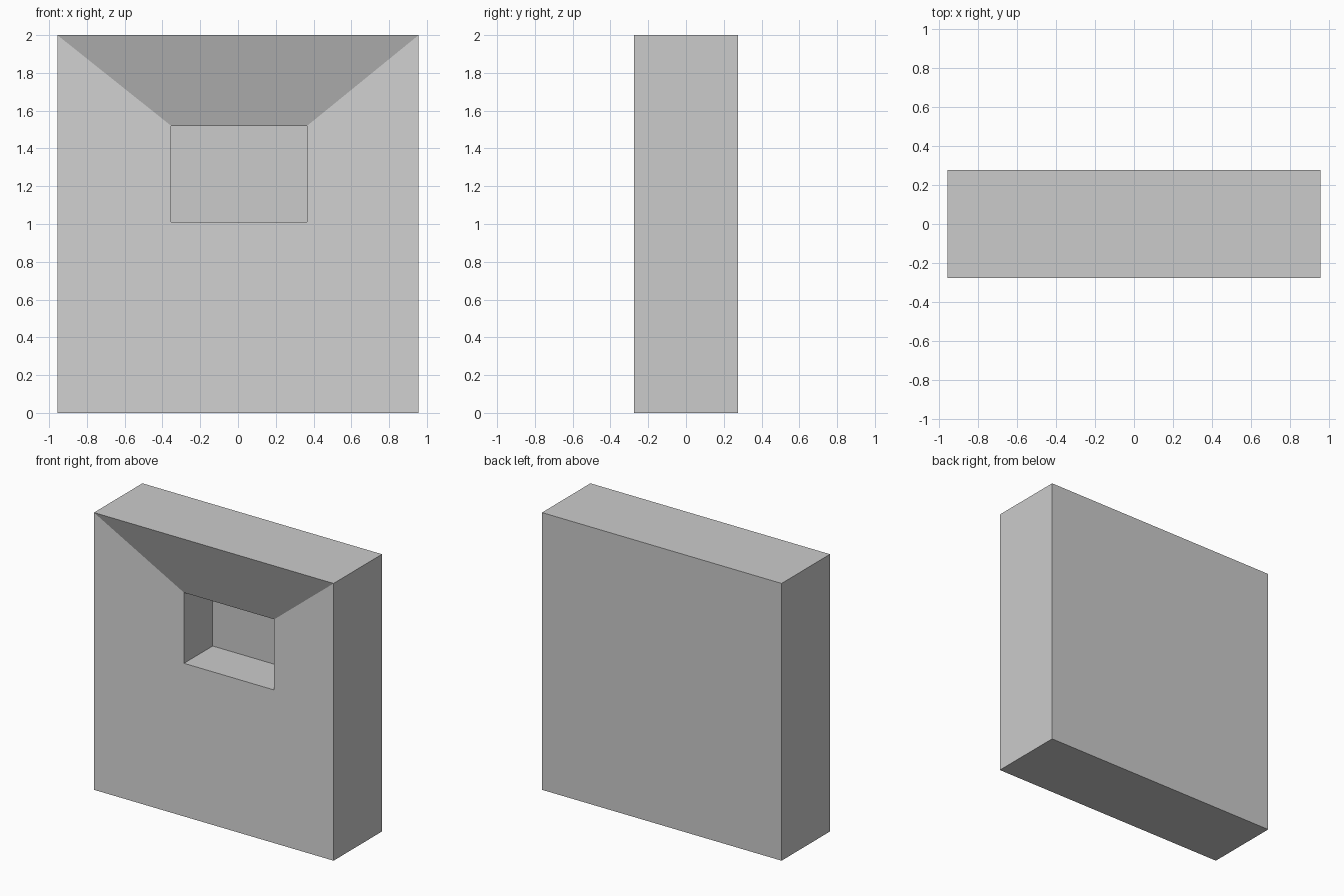
import bpy
import bmesh

if "Cube" in bpy.data.objects:
    bpy.data.objects.remove(bpy.data.objects["Cube"])

W, D, H = 0.956, 0.276, 2.0          # half width, half depth, height
X0, X1, Z0, Z1 = -0.354, 0.366, 1.01, 1.52   # niche opening
RIM, BACK = -0.11, 0.217             # depth of the niche rim and niche back

bm = bmesh.new()


def rectangle(x0, x1, z0, z1, y):
    """Corners: top left, bottom left, bottom right, top right."""
    return [bm.verts.new((x, y, z)) for x, z in
            ((x0, z1), (x0, z0), (x1, z0), (x1, z1))]


def walls(a, b):
    for i in range(4):
        j = (i + 1) % 4
        bm.faces.new((a[i], a[j], b[j], b[i]))


front = rectangle(-W, W, 0, H, -D)
rear = rectangle(-W, W, 0, H, D)
rim = rectangle(X0, X1, Z0, Z1, RIM)
niche = rectangle(X0, X1, Z0, Z1, BACK)

# Outer block sides and back
walls(rear, front)
bm.faces.new(rear[::-1])

# Dished front: one U-shaped face and a sloping hood above the niche
bm.faces.new(front + rim[::-1])
bm.faces.new((front[3], front[0], rim[0], rim[3]))

# Niche sides and back
walls(rim, niche)
bm.faces.new(niche)

bmesh.ops.recalc_face_normals(bm, faces=bm.faces[:])
mesh = bpy.data.meshes.new("wall_block")
bm.to_mesh(mesh)
bm.free()
block = bpy.data.objects.new("wall_block_with_niche", mesh)
bpy.context.collection.objects.link(block)
